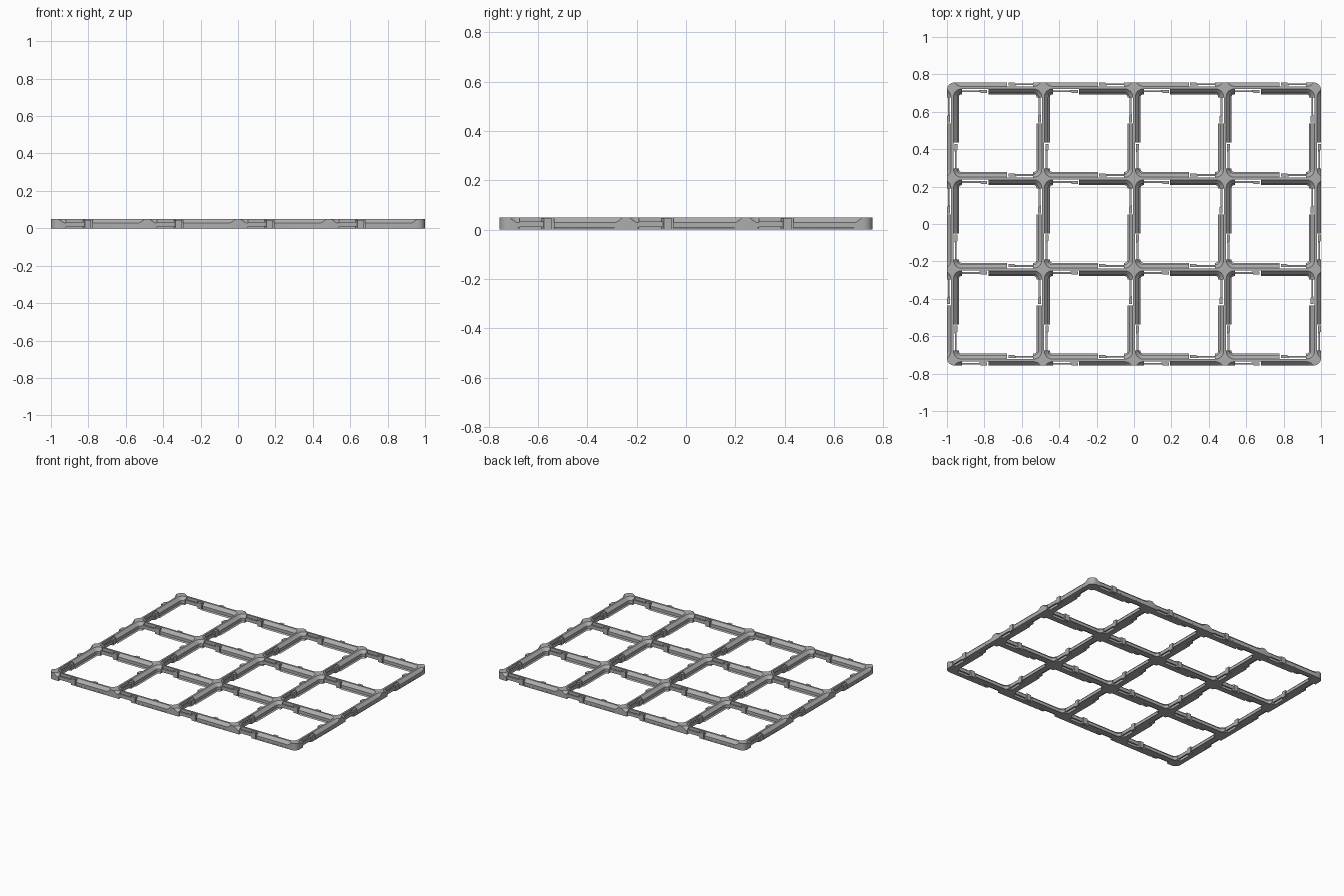
import bpy, bmesh, math
from mathutils import Matrix, Vector

cube = bpy.data.objects.get("Cube")
if cube:
    bpy.data.objects.remove(cube, do_unlink=True)

PITCH, COLS, ROWS = 0.486, 4, 3
EDGE, TOP = 0.028, 0.05

grey = bpy.data.materials.new("mid_grey")
grey.use_nodes = True
colour = (0.42, 0.42, 0.42, 1)
grey.diffuse_color = colour
grey.node_tree.nodes["Principled BSDF"].inputs["Base Color"].default_value = colour


def make_object(name, bm):
    bmesh.ops.recalc_face_normals(bm, faces=bm.faces)
    mesh = bpy.data.meshes.new(name)
    bm.to_mesh(mesh)
    bm.free()
    mesh.materials.append(grey)
    obj = bpy.data.objects.new(name, mesh)
    bpy.context.collection.objects.link(obj)
    return obj


def rounded_loft(bm, centre, layers, segments=6):
    """Closed solid lofted through rounded rectangles (half_x, half_y, radius, z)."""
    rings = []
    for hx, hy, r, z in layers:
        ring = []
        for k, (sx, sy) in enumerate([(1, 1), (-1, 1), (-1, -1), (1, -1)]):
            for i in range(segments + 1):
                a = (k + i / segments) * math.pi / 2
                ring.append(bm.verts.new((centre[0] + sx * (hx - r) + r * math.cos(a),
                                          centre[1] + sy * (hy - r) + r * math.sin(a), z)))
        rings.append(ring)
    n = len(rings[0])
    for low, high in zip(rings, rings[1:]):
        for i in range(n):
            j = (i + 1) % n
            bm.faces.new((low[i], low[j], high[j], high[i]))
    bm.faces.new(rings[0][::-1])
    bm.faces.new(rings[-1])


def box(bm, place, u, v, z):
    """Box given by ranges along, across and up, in the frame of a rib."""
    size = Vector((u[1] - u[0], v[1] - v[0], z[1] - z[0]))
    mid = Vector((sum(u) / 2, sum(v) / 2, sum(z) / 2))
    m = place @ Matrix.Translation(mid) @ Matrix.Diagonal(size).to_4x4()
    return bmesh.ops.create_cube(bm, size=1, matrix=m)["verts"]


def cut(obj, cutter):
    cutter.hide_render = True
    mod = obj.modifiers.new("cut", "BOOLEAN")
    mod.operation, mod.solver, mod.object = "DIFFERENCE", "EXACT", cutter
    bpy.context.view_layer.objects.active = obj
    bpy.ops.object.modifier_apply(modifier=mod.name)
    bpy.data.objects.remove(cutter, do_unlink=True)


# Rounded slab
hx, hy = COLS * PITCH / 2 + EDGE, ROWS * PITCH / 2 + EDGE
bm = bmesh.new()
rounded_loft(bm, (0, 0), [(hx, hy, 0.04, 0), (hx, hy, 0.04, TOP)])
grid_frame = make_object("grid_frame", bm)

# Stepped cell openings, including neighbours that shape the outer side
half = PITCH / 2
corner = 0.049
steps = [(0.0437, -0.008), (0.0275, 0.008), (0.0275, 0.029), (0.007, TOP), (0.004, TOP + 0.003)]
layers = [(half - d, half - d, corner - d, z) for d, z in steps]
bm = bmesh.new()
for i in range(-1, COLS + 1):
    for j in range(-1, ROWS + 1):
        if i in (-1, COLS) and j in (-1, ROWS):
            continue
        rounded_loft(bm, ((i - (COLS - 1) / 2) * PITCH, (j - (ROWS - 1) / 2) * PITCH), layers)
cut(grid_frame, make_object("cell_cutter", bm))

# Frames of all clips: two per rib, turned half round about its middle
places = []
for i in range(COLS):
    for j in range(ROWS + 1):
        places.append(((i - (COLS - 1) / 2) * PITCH, (j - ROWS / 2) * PITCH, 0))
for i in range(COLS + 1):
    for j in range(ROWS):
        places.append(((i - COLS / 2) * PITCH, (j - (ROWS - 1) / 2) * PITCH, math.pi / 2))
frames = [Matrix.Translation((x, y, 0)) @ Matrix.Rotation(a + turn, 4, "Z")
          for x, y, a in places for turn in (0, math.pi)]

# Pockets beside the clips
bm = bmesh.new()
for place in frames:
    box(bm, place, (0.05, 0.19), (0.006, 0.05), (-0.01, TOP + 0.01))
cut(grid_frame, make_object("pocket_cutter", bm))

# Spring arms with hooked ends
bm = bmesh.new()
for place in frames:
    box(bm, place, (0.085, 0.198), (0.014, 0.0235), (0.01, 0.034))
    hook = box(bm, place, (0.057, 0.1), (0.012, 0.028), (0, 0.045))
    # Slanted nose on the outer side of the hook
    inverse = place.inverted()
    for vert in hook:
        p = inverse @ vert.co
        if p.x > 0.09 and p.y > 0.02:
            vert.co = place @ Vector((p.x - 0.01, p.y, p.z))
make_object("spring_clips", bm)

# Smooth rounded corners, keeping the edges sharp
bpy.ops.object.select_all(action="DESELECT")
grid_frame.select_set(True)
bpy.context.view_layer.objects.active = grid_frame
bpy.ops.object.shade_smooth_by_angle(angle=math.radians(20))
